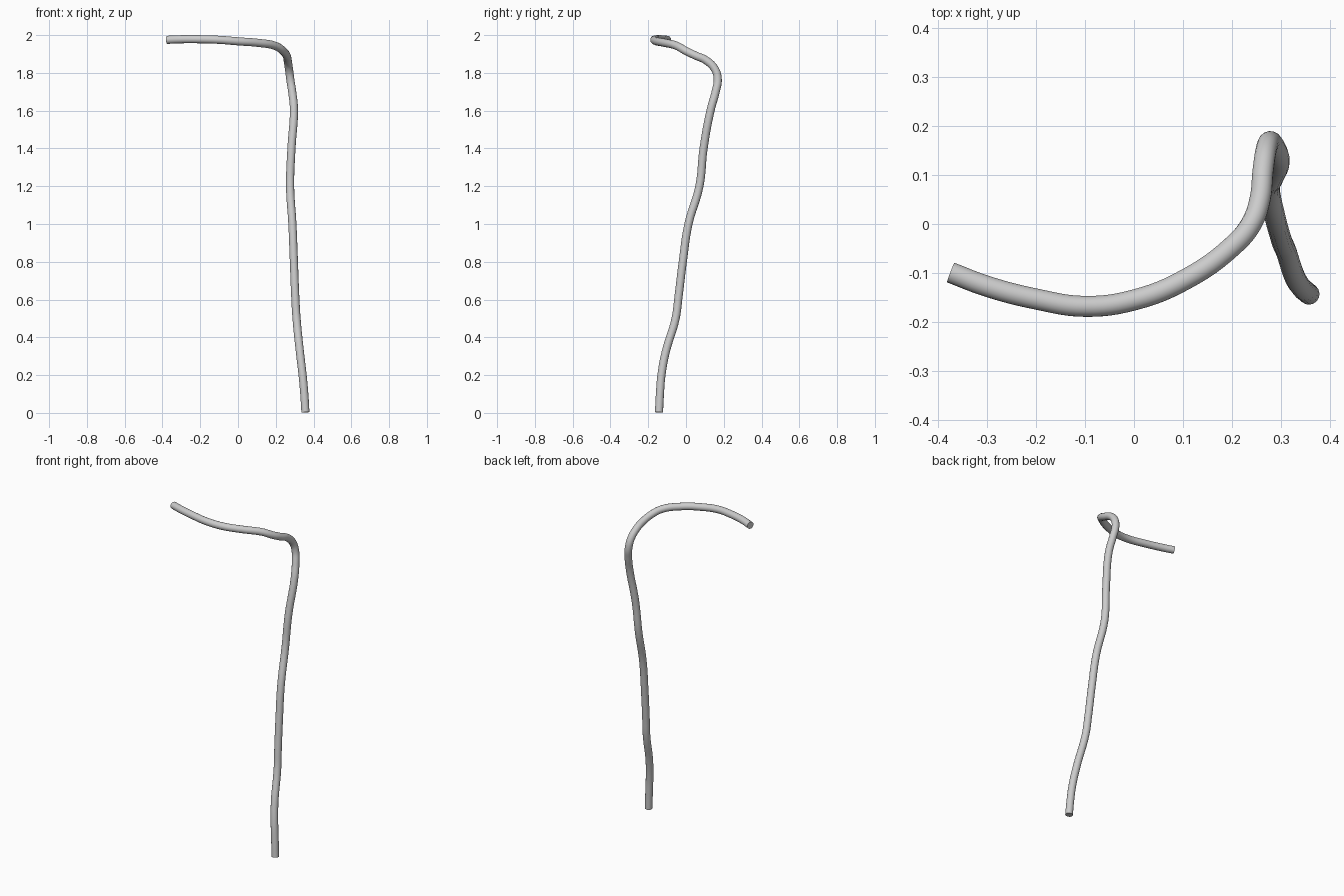
import bpy
import math

RADIUS = 0.0215

# Centre line of the bent rod, from the foot up and along the hooked handle
path = [
    (0.357, -0.143, 0.003), (0.351, -0.138, 0.10), (0.342, -0.130, 0.20),
    (0.328, -0.108, 0.32), (0.310, -0.055, 0.50), (0.303, -0.039, 0.62),
    (0.296, -0.017, 0.80), (0.288, 0.013, 1.00), (0.276, 0.071, 1.20),
    (0.283, 0.093, 1.40), (0.296, 0.132, 1.61), (0.287, 0.157, 1.70),
    (0.277, 0.168, 1.765), (0.270, 0.153, 1.82), (0.263, 0.107, 1.866),
    (0.257, 0.050, 1.892), (0.239, 0.000, 1.916), (0.200, -0.046, 1.942),
    (0.105, -0.113, 1.959), (0.000, -0.155, 1.967), (-0.100, -0.168, 1.975),
    (-0.200, -0.153, 1.978), (-0.300, -0.127, 1.978), (-0.374, -0.099, 1.975),
]

# Smooth round tube through the points, closed with flat ends
curve = bpy.data.curves.new("bent_rod", "CURVE")
curve.dimensions = "3D"
curve.resolution_u = 6
curve.bevel_depth = RADIUS
curve.bevel_resolution = 6
curve.use_fill_caps = True
spline = curve.splines.new("BEZIER")
spline.bezier_points.add(len(path) - 1)
for point, co in zip(spline.bezier_points, path):
    point.co = co
    point.handle_left_type = point.handle_right_type = "AUTO"

rod = bpy.data.objects.new("bent_rod", curve)
bpy.context.collection.objects.link(rod)

# Turn into a mesh, smooth along the length with sharp end rims
bpy.context.view_layer.objects.active = rod
rod.select_set(True)
bpy.ops.object.convert(target="MESH")
bpy.ops.object.shade_smooth_by_angle(angle=math.radians(40))
